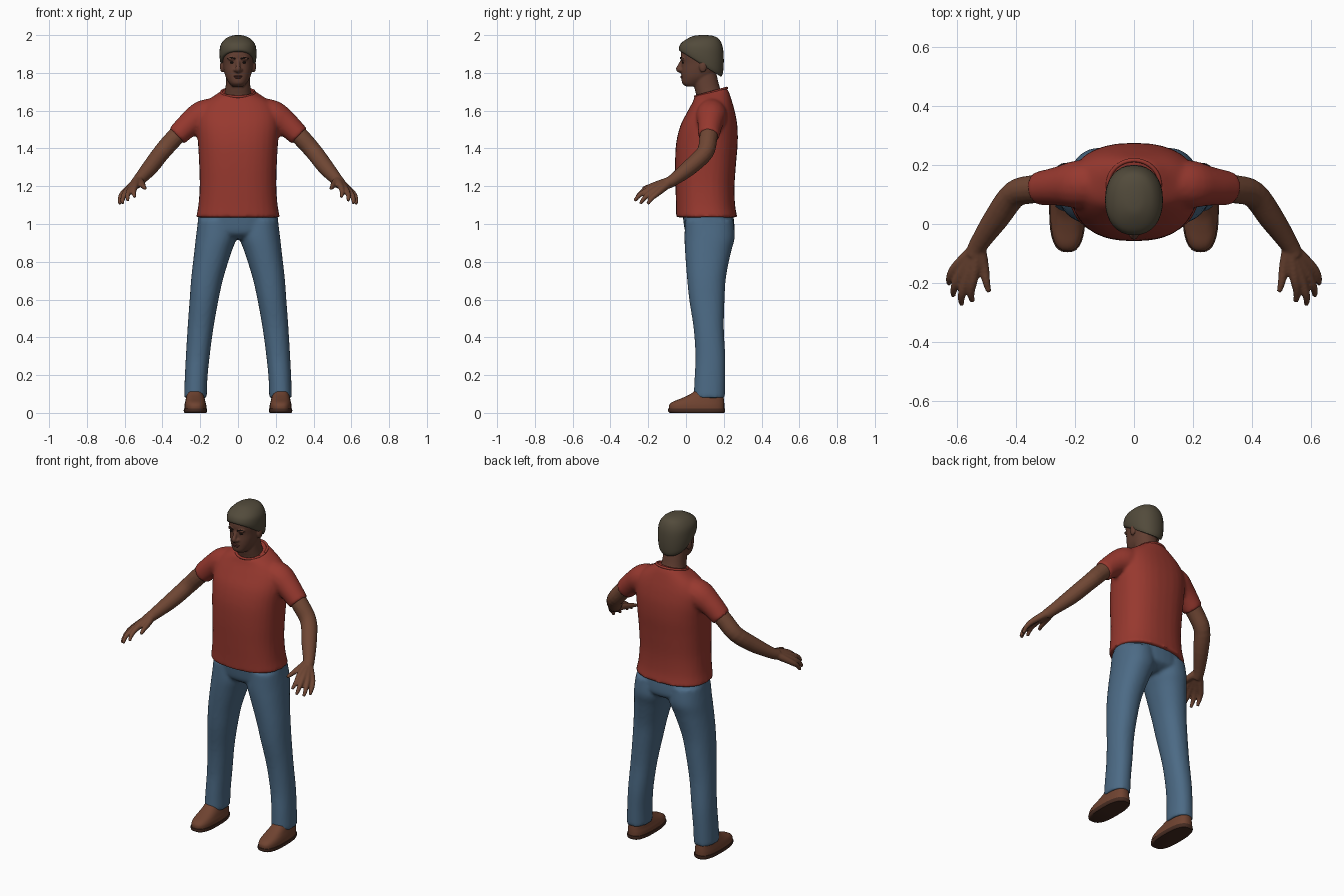
import bpy, bmesh, math
from mathutils import Vector, Matrix

cube = bpy.data.objects.get("Cube")
if cube:
    bpy.data.objects.remove(cube, do_unlink=True)


def material(name, r, g, b):
    m = bpy.data.materials.new(name)
    m.use_nodes = True
    m.diffuse_color = (r, g, b, 1)
    m.node_tree.nodes["Principled BSDF"].inputs["Base Color"].default_value = (r, g, b, 1)
    return m


RED = material("shirt red", .31, .04, .028)
DENIM = material("denim blue", .072, .145, .235)
SKIN = material("arm skin", .16, .062, .034)
FACE = material("face skin", .125, .05, .032)
HAIR = material("hair brown", .085, .07, .044)
SHOE = material("shoe leather", .16, .056, .03)
SOLE = material("shoe sole", .06, .024, .015)
DARK = material("eye dark", .018, .011, .009)
LIP = material("lips", .11, .035, .028)


def resample(rows, steps=4):
    """Smooth a list of equal-length rows with a Catmull-Rom spline."""
    rows = [Vector(r) for r in rows]
    out = []
    for i in range(len(rows) - 1):
        a, b, c, d = rows[max(i - 1, 0)], rows[i], rows[i + 1], rows[min(i + 2, len(rows) - 1)]
        for k in range(steps):
            t = k / steps
            out.append(b + (c - a) * (t / 2) + (2 * a - 5 * b + 4 * c - d) * (t * t / 2)
                       + (3 * b - a - 3 * c + d) * (t ** 3 / 2))
    return out + [rows[-1]]


def skin_rings(bm, rings):
    rings = [[bm.verts.new(p) for p in ring] for ring in rings]
    n = len(rings[0])
    for a, b in zip(rings, rings[1:]):
        for i in range(n):
            bm.faces.new((a[i], a[(i + 1) % n], b[(i + 1) % n], b[i]))
    bm.faces.new(rings[0][::-1])
    bm.faces.new(rings[-1])


def loft(bm, rows, s=1, power=2.2, n=32):
    """Stack rings; each row is z, front y, back y, x min, x max, rise at the front."""
    def p(v):
        return math.copysign(abs(v) ** (2 / power), v)
    rings = []
    for z, yf, yb, x0, x1, rise in resample(rows):
        ring = []
        for i in range(n):
            a = math.tau * i / n
            u, v = p(math.cos(a)), p(math.sin(a))
            ring.append((s * ((x0 + x1) / 2 + u * (x1 - x0) / 2),
                         (yf + yb) / 2 + v * (yb - yf) / 2, z - v * rise))
        rings.append(ring)
    skin_rings(bm, rings)


def body(z, yf, yb, w, rise=0):
    """Row for a ring that is symmetric about the middle."""
    return (z, yf, yb, -w, w, rise)


def tube(bm, rows, s=1, n=16):
    """Round limb through rows of x, y, z, radius."""
    rows = resample(rows)
    pts = [Vector((r[0] * s, r[1], r[2])) for r in rows]
    rings = []
    for i, c in enumerate(pts):
        t = (pts[min(i + 1, len(pts) - 1)] - pts[max(i - 1, 0)]).normalized()
        u = t.cross(Vector((.3, .6, .74))).normalized()
        v = t.cross(u)
        rings.append([c + rows[i][3] * (u * math.cos(a) + v * math.sin(a))
                      for a in (math.tau * k / n for k in range(n))])
    skin_rings(bm, rings)


def ball(bm, loc, size):
    bmesh.ops.create_uvsphere(bm, u_segments=16, v_segments=10, radius=1,
                              matrix=Matrix.LocRotScale(Vector(loc), None, Vector(size)))


def finish(name, bm, mat, voxel=0, smooth=4):
    """Make the object; with a voxel size its pieces are fused and softened."""
    bmesh.ops.recalc_face_normals(bm, faces=bm.faces)
    for f in bm.faces:
        f.smooth = True
    me = bpy.data.meshes.new(name)
    bm.to_mesh(me)
    bm.free()
    me.materials.append(mat)
    ob = bpy.data.objects.new(name, me)
    bpy.context.scene.collection.objects.link(ob)
    if voxel:
        r = ob.modifiers.new("fuse", 'REMESH')
        r.mode, r.voxel_size, r.use_smooth_shade = 'VOXEL', voxel, True
        m = ob.modifiers.new("soften", 'SMOOTH')
        m.factor, m.iterations = .5, smooth
    return ob


# shirt: torso and both sleeves
bm = bmesh.new()
loft(bm, [body(1.035, -.052, .272, .222), body(1.1, -.053, .26, .21), body(1.2, -.056, .257, .203),
          body(1.32, -.058, .265, .206), body(1.43, -.052, .274, .212), body(1.52, -.03, .272, .218),
          body(1.59, .005, .26, .21), body(1.645, .035, .245, .175), body(1.685, .045, .228, .115, -.012),
          body(1.7, .05, .215, .088, -.022)], power=2.4)
for s in (1, -1):
    tube(bm, [(.07, .14, 1.61, .065), (.18, .135, 1.575, .082), (.255, .128, 1.53, .067),
              (.325, .12, 1.465, .057)], s)
finish("shirt", bm, RED, .01, 5)

# neckband
bm = bmesh.new()
tube(bm, [(.088 * math.cos(a), .132 + .084 * math.sin(a), 1.697 + .023 * math.sin(a), .007)
          for a in (math.tau * k / 16 for k in range(17))], n=8)
finish("neckband", bm, RED)

# jeans: hips and both legs
bm = bmesh.new()
loft(bm, [body(1.08, -.02, .245, .205), body(1.0, -.012, .256, .214), body(.95, .0, .25, .2),
          body(.92, .04, .2, .1)])
for s in (1, -1):
    loft(bm, [(1.02, -.005, .25, .01, .212, 0), (.93, -.008, .258, .008, .223, 0),
              (.85, -.005, .238, .035, .232, 0), (.72, .005, .212, .076, .247, 0),
              (.6, .017, .204, .103, .256, 0), (.45, .04, .2, .13, .267, 0),
              (.3, .05, .208, .15, .276, 0), (.18, .045, .208, .162, .282, 0),
              (.08, .04, .206, .165, .286, 0)], s)
finish("jeans", bm, DENIM, .01, 4)

# arms with hands; each finger runs from the wrist so that they form the palm
fingers = {"index": [(.543, -.18, 1.2), (.552, -.23, 1.172), (.547, -.262, 1.142)],
           "middle": [(.566, -.182, 1.188), (.583, -.24, 1.158), (.584, -.272, 1.122)],
           "ring": [(.586, -.168, 1.177), (.608, -.215, 1.143), (.612, -.242, 1.107)],
           "little": [(.602, -.145, 1.168), (.623, -.18, 1.138), (.626, -.203, 1.105)],
           "thumb": [(.508, -.143, 1.21), (.5, -.195, 1.198), (.491, -.23, 1.188)]}
for s, side in ((1, "left"), (-1, "right")):
    bm = bmesh.new()
    tube(bm, [(.27, .128, 1.52, .048), (.34, .118, 1.452, .048), (.405, .1, 1.378, .046),
              (.465, .02, 1.3, .043), (.525, -.068, 1.232, .032), (.542, -.105, 1.212, .03)], s)
    for path in fingers.values():
        tube(bm, [(.527, -.078, 1.228, .026)]
             + [p + (r,) for p, r in zip(path, (.0175, .0135, .009))], s, 10)
    finish(side + "_arm", bm, SKIN, .0055, 3)

# shoes: leather upper and sole
for s, side in ((1, "left"), (-1, "right")):
    bm = bmesh.new()
    loft(bm, [(.015, -.09, .203, .168, .283, 0), (.04, -.09, .203, .168, .283, 0),
              (.058, -.072, .202, .172, .28, 0), (.075, -.03, .2, .176, .276, 0),
              (.095, .015, .197, .182, .272, 0), (.115, .045, .192, .187, .268, 0)], s, 2.7)
    finish(side + "_shoe", bm, SHOE)
    bm = bmesh.new()
    loft(bm, [(0, -.085, .202, .168, .283, 0), (.008, -.095, .207, .164, .287, 0),
              (.022, -.095, .207, .164, .287, 0)], s, 2.7)
    sole = finish(side + "_sole", bm, SOLE)
    e = sole.modifiers.new("crisp edge", 'EDGE_SPLIT')
    e.split_angle = math.radians(50)

# head: skull, neck, nose, brow ridge and ears
bm = bmesh.new()
loft(bm, [body(1.728, .0, .07, .03), body(1.745, -.02, .1, .046), body(1.775, -.024, .14, .064),
          body(1.81, -.025, .165, .074), body(1.85, -.023, .182, .08), body(1.9, -.027, .188, .085),
          body(1.95, -.01, .175, .075), body(1.98, .03, .14, .045)])
loft(bm, [body(1.62, .045, .215, .085), body(1.67, .055, .205, .074), body(1.72, .045, .18, .066),
          body(1.8, .03, .16, .062)])
tube(bm, [(0, -.02, 1.865, .009), (0, -.032, 1.84, .011), (0, -.04, 1.82, .014), (0, -.026, 1.81, .013)])
for s in (1, -1):
    ball(bm, (.014 * s, -.026, 1.815), (.011, .013, .009))
    ball(bm, (.03 * s, -.017, 1.875), (.026, .013, .009))
    ball(bm, (.084 * s, .09, 1.835), (.012, .021, .033))
finish("head", bm, FACE, .005, 3)

# hair cap, low at the nape and high at the forehead
bm = bmesh.new()
loft(bm, [body(1.845, -.022, .186, .087, .066), body(1.86, -.036, .196, .094, .058),
          body(1.9, -.037, .2, .098, .035), body(1.945, -.026, .195, .093, .012),
          body(1.978, .002, .176, .07), body(1.995, .038, .146, .038), body(2.0, .075, .11, .012)])
finish("hair", bm, HAIR)

# eyes, brows and lips
for s, side in ((1, "left"), (-1, "right")):
    bm = bmesh.new()
    ball(bm, (.031 * s, -.0165, 1.855), (.013, .005, .005))
    finish(side + "_eye", bm, DARK)
    bm = bmesh.new()
    tube(bm, [(.014 * s, -.028, 1.874, .003), (.034 * s, -.027, 1.881, .004), (.054 * s, -.014, 1.876, .002)], n=8)
    finish(side + "_brow", bm, DARK)
bm = bmesh.new()
ball(bm, (0, -.022, 1.782), (.024, .007, .005))
ball(bm, (0, -.022, 1.775), (.02, .007, .005))
finish("lips", bm, LIP)
